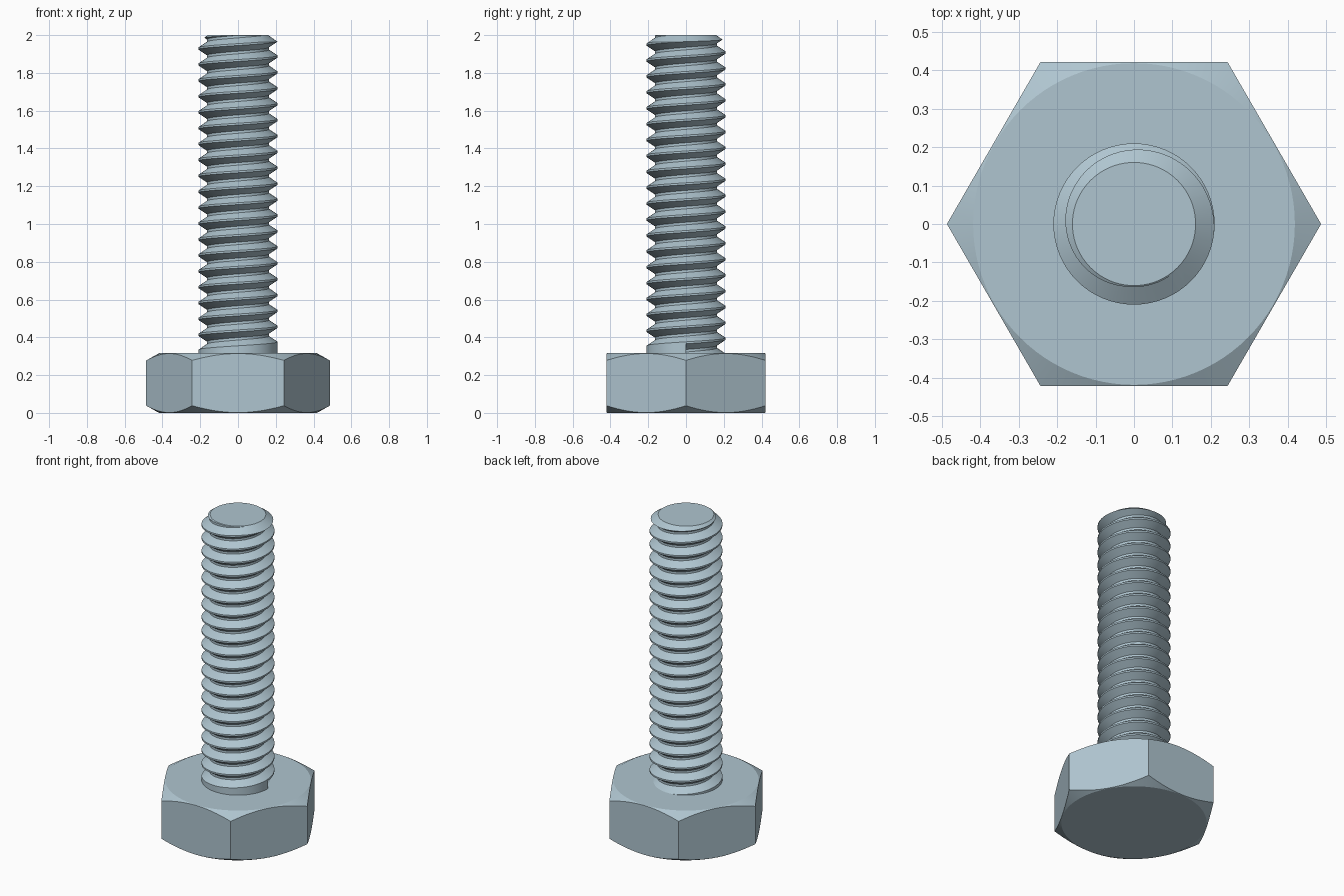
import bpy, bmesh, math

if "Cube" in bpy.data.objects:
    bpy.data.objects.remove(bpy.data.objects["Cube"], do_unlink=True)

# Main proportions
FLAT = 0.421                            # half the width across flats
CORNER = FLAT / math.cos(math.pi / 6)   # hexagon corner radius
HEAD = 0.316                            # head height
TOP = 2.0
CREST, ROOT = 0.2095, 0.164             # thread radii
PITCH = 0.0842
START = 0.282                           # height of the first crest
SEG = 64

steel = bpy.data.materials.new("pale blue steel")
COLOUR = (0.43, 0.56, 0.63, 1)
steel.diffuse_color = COLOUR
steel.use_nodes = True
steel.node_tree.nodes["Principled BSDF"].inputs["Base Color"].default_value = COLOUR


def add_object(name, bm):
    bmesh.ops.recalc_face_normals(bm, faces=bm.faces)
    mesh = bpy.data.meshes.new(name)
    bm.to_mesh(mesh)
    bm.free()
    mesh.materials.append(steel)
    obj = bpy.data.objects.new(name, mesh)
    bpy.context.collection.objects.link(obj)
    return obj


def lathe(name, profile, sides):
    """Closed solid turned from (radius, height) points."""
    bm = bmesh.new()
    rings = [[bm.verts.new((r * math.cos(2 * math.pi * i / sides),
                            r * math.sin(2 * math.pi * i / sides), z))
              for i in range(sides)] for r, z in profile]
    for a, b in zip(rings, rings[1:]):
        for i in range(sides):
            n = (i + 1) % sides
            bm.faces.new((a[i], a[n], b[n], b[i]))
    bm.faces.new(rings[0])
    bm.faces.new(rings[-1])
    return add_object(name, bm)


def trim(obj, envelope):
    """Keep only what lies inside the envelope, then discard the envelope."""
    envelope.hide_render = True
    mod = obj.modifiers.new("trim", "BOOLEAN")
    mod.operation, mod.solver, mod.object = "INTERSECT", "EXACT", envelope
    bpy.ops.object.select_all(action="DESELECT")
    obj.select_set(True)
    bpy.context.view_layer.objects.active = obj
    bpy.ops.object.modifier_apply(modifier=mod.name)
    bpy.data.objects.remove(envelope, do_unlink=True)
    bpy.ops.object.shade_smooth_by_angle(angle=math.radians(20))


# Hexagonal head, chamfered at both ends by a turned envelope
head = lathe("hex_head", [(CORNER, 0), (CORNER, HEAD)], 6)
trim(head, lathe("head_envelope",
                 [(0.418, 0), (0.55, 0.074), (0.55, HEAD - 0.074), (0.418, HEAD)], 96))

# Threaded shank: a helical grid, plain below the first turn to leave a collar
PROFILE = [(CREST, 0.0), (CREST, 0.12), (ROOT, 0.48), (ROOT, 0.64)]
TURNS = range(-3, 23)
bm = bmesh.new()


def shank_vert(i, turn, k):
    r, f = PROFILE[k]
    if turn < 0:
        r = CREST
    a = 2 * math.pi * i / SEG
    z = START + PITCH * (turn + f + i / SEG)
    return bm.verts.new((r * math.cos(a), r * math.sin(a), z))


rows = [(t, k) for t in TURNS for k in range(len(PROFILE))]
grid = [[shank_vert(i, t, k) for t, k in rows] for i in range(SEG + 1)]
for i in range(SEG):
    for j in range(len(rows) - 1):
        bm.faces.new((grid[i][j], grid[i + 1][j], grid[i + 1][j + 1], grid[i][j + 1]))

# Step where the first groove runs out into the collar
first = rows.index((0, 0))
bm.faces.new([grid[0][first + 1], grid[0][first + 2], grid[0][first + 3],
              grid[0][first + 4], grid[SEG][first - 1], grid[SEG][first - 2]])
bmesh.ops.remove_doubles(bm, verts=bm.verts, dist=1e-5)

# Cut both ends level and cap them
for height, up in ((0.2, -1), (TOP + 0.05, 1)):
    bmesh.ops.bisect_plane(bm, geom=bm.verts[:] + bm.edges[:] + bm.faces[:],
                           plane_co=(0, 0, height), plane_no=(0, 0, up), clear_outer=True)
    bmesh.ops.holes_fill(bm, edges=[e for e in bm.edges if e.is_boundary], sides=0)
shank = add_object("threaded_shank", bm)

# Chamfered tip
trim(shank, lathe("shank_envelope",
                  [(0.3, HEAD - 0.02), (0.3, TOP - 0.1), (0.16, TOP)], 96))
